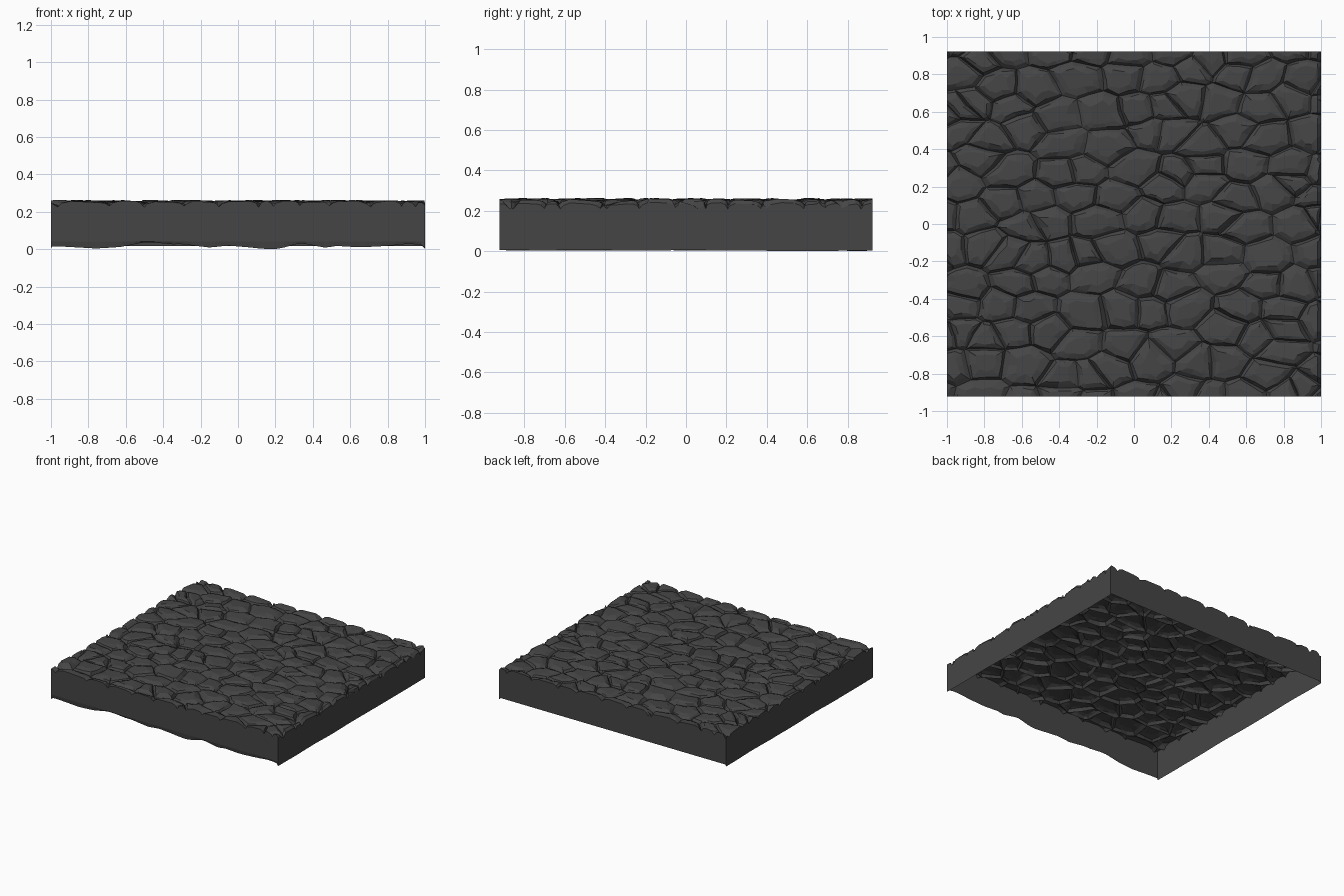
import bpy, bmesh, random
from mathutils import Vector, noise

if "Cube" in bpy.data.objects:
    bpy.data.objects.remove(bpy.data.objects["Cube"])

random.seed(11)
HX, HY = 1.0, 0.923        # half sizes of the tile
SQ = 1.4                   # stones are wider in x than in y
bm = bmesh.new()


def clip(poly, mid, n):
    """Keep the part of a 2D polygon on the inner side of a line."""
    out = []
    for a, b in zip(poly, poly[1:] + poly[:1]):
        da, db = (a - mid).dot(n), (b - mid).dot(n)
        if da <= 0:
            out.append(a)
        if da * db < 0:
            out.append(a.lerp(b, da / (da - db)))
    return out


def warp(p):
    """Bend stone outlines so the joints are not straight."""
    n = noise.noise_vector(Vector((p.x * 6, p.y * 6, 3)))
    return Vector((p.x + n.x * 0.016, p.y + n.y * 0.016))


def stone(outline):
    """One faceted cobble: joint ring, shoulder ring and tilted crown."""
    pts = []
    for a, b in zip(outline, outline[1:] + outline[:1]):
        pts.append(warp(a))
        if (b - a).length > 0.09:
            pts.append(warp((a + b) / 2))
    c = sum(pts, Vector((0, 0))) / len(pts)
    tx, ty = random.uniform(-0.06, 0.06), random.uniform(-0.08, 0.08)
    top = random.uniform(0.255, 0.262)
    rings = [[], [], []]
    for p in pts:
        groove = 0.232 + 0.012 * noise.noise(Vector((p.x * 5, p.y * 5, 9)))
        rings[0].append(bm.verts.new((p.x, p.y, groove)))
        q = c + (p - c) * random.uniform(0.76, 0.9)
        rings[1].append(bm.verts.new((q.x, q.y, top - random.uniform(0.003, 0.012))))
        q = c + (p - c) * random.uniform(0.4, 0.65)
        z = top + (q.x - c.x) * tx + (q.y - c.y) * ty + random.uniform(0, 0.003)
        rings[2].append(bm.verts.new((q.x, q.y, min(z, 0.267))))
    k = len(pts)
    for lo, hi in zip(rings, rings[1:]):
        for i in range(k):
            j = (i + 1) % k
            bm.faces.new((lo[i], lo[j], hi[j], hi[i]))
    bm.faces.new(rings[2])


# Stone centres: jittered staggered rows, reaching past the tile edges
sites = []
for r in range(-7, 8):
    for col in range(-6, 7):
        x = (col + 0.5 * (r % 2)) * 0.215 + random.uniform(-0.075, 0.075)
        y = r * 0.155 + random.uniform(-0.055, 0.055)
        sites.append(Vector((x, y * SQ)))
        if random.random() < 0.15:
            sites.append(Vector((x + 0.1, y * SQ + random.uniform(-0.08, 0.08))))

for s in sites:
    cell = [Vector(v) for v in ((-1.25, -1.7), (1.25, -1.7), (1.25, 1.7), (-1.25, 1.7))]
    for o in sites:
        if o is not s and (o - s).length < 0.9:
            cell = clip(cell, (s + o) / 2, o - s)
    if len(cell) > 2:
        stone([Vector((p.x, p.y / SQ)) for p in cell])
bmesh.ops.remove_doubles(bm, verts=bm.verts[:], dist=0.005)


def cut(co, no, clear=True):
    geom = bm.verts[:] + bm.edges[:] + bm.faces[:]
    bmesh.ops.bisect_plane(bm, geom=geom, dist=1e-5, plane_co=co, plane_no=no,
                           clear_outer=clear)


# Trim to the tile, then round over the right edge
for sgn in (-1, 1):
    cut((sgn * HX, 0, 0), (sgn, 0, 0))
    cut((0, sgn * HY, 0), (0, sgn, 0))
cut((0.982, 0, 0), (1, 0, 0), clear=False)
for v in bm.verts:
    if v.co.x > 0.999:
        v.co.z -= 0.018


def skirt(edges, place):
    """Pull an edge loop down into a wall; returns the new lower edges."""
    geom = bmesh.ops.extrude_edge_only(bm, edges=edges)["geom"]
    for v in geom:
        if isinstance(v, bmesh.types.BMVert):
            place(v.co)
    return [e for e in geom if isinstance(e, bmesh.types.BMEdge)]


def wall(co):
    co.z = 0.045


def lower_rim(co):
    ragged = 0.02 + 0.03 * noise.noise(Vector((co.x * 6, 0.4, 0.7)))
    if abs(co.x) > HX - 0.001:
        co.z = 0.008 + 0.006 * noise.noise(Vector((co.y * 3, 2.2, co.x)))
    elif co.y < -HY + 0.001:
        co.z = max(0.0, ragged)
        co.y += 0.006
    else:
        co.z = 0.02


# Open-bottomed side walls with a ragged front rim
rim = [e for e in bm.edges if e.is_boundary and all(
    abs(v.co.x) > HX - 0.001 or abs(v.co.y) > HY - 0.001 for v in e.verts)]
low = skirt(skirt(rim, wall), lower_rim)
min_z = min(v.co.z for v in bm.verts)
for v in bm.verts:
    v.co.z -= min_z
bmesh.ops.recalc_face_normals(bm, faces=bm.faces[:])
if sum(f.normal.z * f.calc_area() for f in bm.faces) < 0:
    bmesh.ops.reverse_faces(bm, faces=bm.faces[:])

mesh = bpy.data.meshes.new("cobblestone_tile")
bm.to_mesh(mesh)
bm.free()
tile = bpy.data.objects.new("cobblestone_tile", mesh)
bpy.context.collection.objects.link(tile)

mat = bpy.data.materials.new("dark_stone")
mat.diffuse_color = (0.06, 0.06, 0.06, 1)
mat.use_nodes = True
mat.node_tree.nodes["Principled BSDF"].inputs["Base Color"].default_value = mat.diffuse_color
mesh.materials.append(mat)
